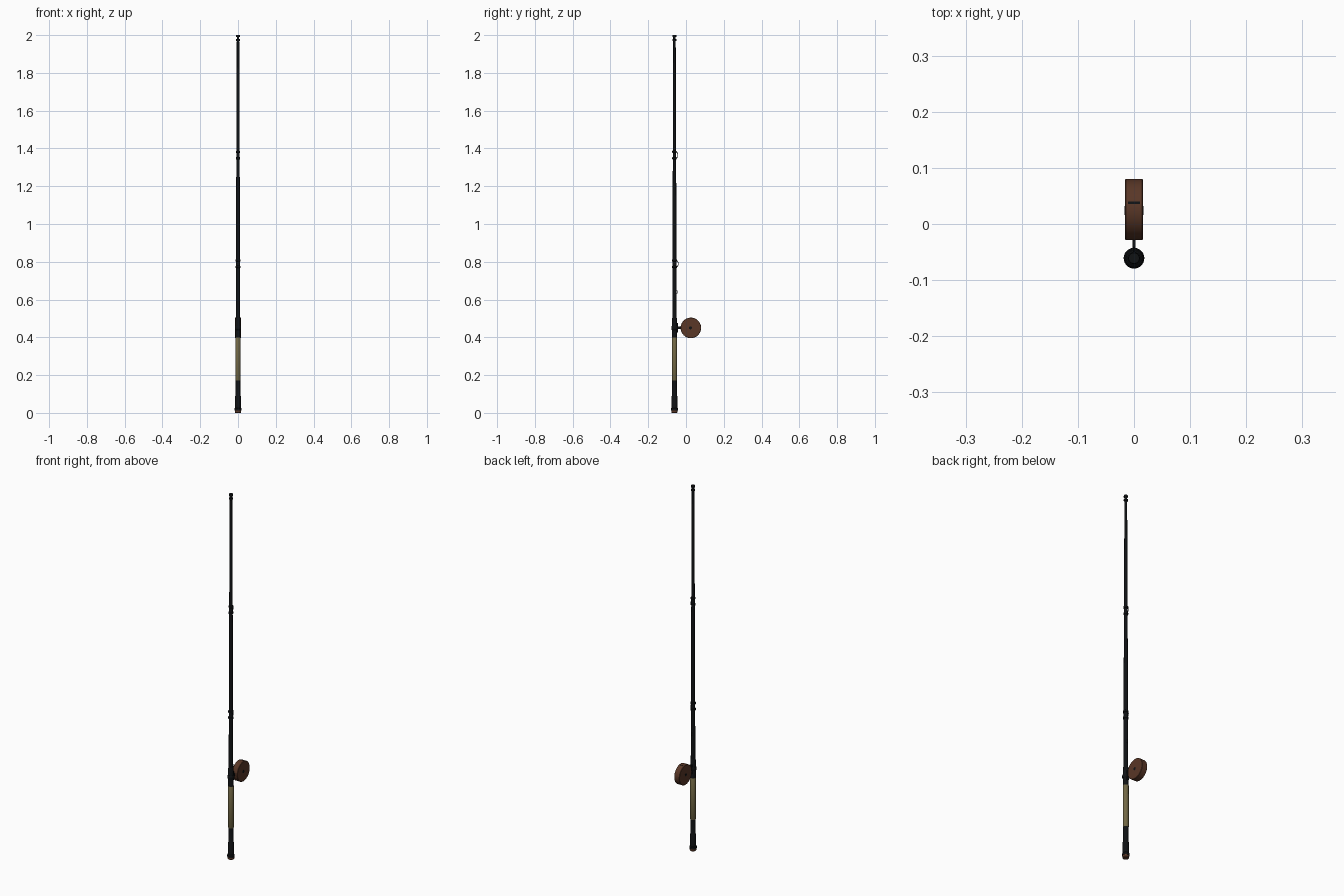
import bpy, math
from mathutils import Vector

if "Cube" in bpy.data.objects:
    bpy.data.objects.remove(bpy.data.objects["Cube"])

ROD_Y = -0.061
REEL_Y, REEL_Z, REEL_R, REEL_W = 0.0257, 0.45, 0.0543, 0.016


def material(name, rgb):
    m = bpy.data.materials.new(name)
    m.diffuse_color = (*rgb, 1)
    m.use_nodes = True
    m.node_tree.nodes["Principled BSDF"].inputs["Base Color"].default_value = m.diffuse_color
    return m


BLACK = material("black", (0.005, 0.006, 0.007))
TAN = material("cork tan", (0.17, 0.14, 0.06))
BROWN = material("reel brown", (0.10, 0.038, 0.02))


def lathe(name, profile, mat, loc, axis="Z", sides=24):
    """Spin (radius, height) points around an axis, with capped ends."""
    verts, faces = [], []
    for r, h in profile:
        for i in range(sides):
            a = 2 * math.pi * i / sides
            c, s = r * math.cos(a), r * math.sin(a)
            verts.append((c, s, h) if axis == "Z" else (h, c, s))
    for k in range(len(profile) - 1):
        for i in range(sides):
            j = (i + 1) % sides
            faces.append((k * sides + i, k * sides + j,
                          (k + 1) * sides + j, (k + 1) * sides + i))
    faces.append(tuple(reversed(range(sides))))
    faces.append(tuple(range((len(profile) - 1) * sides, len(profile) * sides)))
    me = bpy.data.meshes.new(name)
    me.from_pydata(verts, [], faces)
    me.materials.append(mat)
    ob = bpy.data.objects.new(name, me)
    ob.location = loc
    bpy.context.collection.objects.link(ob)
    me.shade_smooth()
    me.set_sharp_from_angle(angle=math.radians(35))
    return ob


def box(name, size, loc, mat):
    bpy.ops.mesh.primitive_cube_add(size=1, location=loc)
    ob = bpy.context.object
    ob.name = name
    ob.scale = size
    ob.data.materials.append(mat)
    return ob


def wire(name, points, radius):
    cu = bpy.data.curves.new(name, "CURVE")
    cu.dimensions = "3D"
    cu.bevel_depth = radius
    cu.bevel_resolution = 2
    cu.use_fill_caps = True
    sp = cu.splines.new("POLY")
    sp.points.add(len(points) - 1)
    for p, co in zip(sp.points, points):
        p.co = (*co, 1)
    cu.materials.append(BLACK)
    ob = bpy.data.objects.new(name, cu)
    bpy.context.collection.objects.link(ob)


base = (0, ROD_Y, 0)

# handle, bottom to top
lathe("butt_cap", [(0.014, 0), (0.0165, 0.003), (0.0165, 0.015)], BROWN, base)
lathe("butt_collar", [(0.0185, 0.013), (0.0185, 0.023), (0.0155, 0.027)], BLACK, base)
lathe("lower_handle", [(0.0150, 0.02), (0.0150, 0.088), (0.0130, 0.092), (0.0130, 0.172)], BLACK, base)
lathe("cork_grip", [(0.0125, 0.17), (0.0142, 0.173), (0.0142, 0.399), (0.0125, 0.402)], TAN, base)
lathe("reel_seat", [(0.0138, 0.40), (0.0138, 0.497), (0.0115, 0.503)], BLACK, base)
lathe("seat_clamp", [(0.0150, 0.440), (0.0170, 0.443), (0.0170, 0.457), (0.0150, 0.460)], BLACK, base)

# tapered blank
lathe("rod_blank", [(0.0115, 0.50), (0.0098, 1.10), (0.0080, 1.60), (0.0065, 1.998)], BLACK, base)
lathe("tip_cap", [(0.0100, 1.990), (0.0105, 1.993), (0.0095, 2.0)], BLACK, base)
lathe("tip_wrap", [(0.0080, 1.968), (0.0100, 1.970), (0.0100, 1.978), (0.0080, 1.980)], BLACK, base)

# line guides: a pair of wraps with a wire loop on the reel side
for n, (z, r) in enumerate([(0.79, 0.0108), (1.365, 0.0089)]):
    for side in (-1, 1):
        h = z + side * 0.017
        lathe(f"guide_wrap_{n}_{side}", [(r, h - 0.006), (r + 0.003, h - 0.004),
              (r + 0.003, h + 0.004), (r, h + 0.006)], BLACK, base)
    wire(f"guide_loop_{n}", [(0, ROD_Y + r - 0.002 + 0.011 * math.sin(math.pi * i / 12),
         z - 0.018 * math.cos(math.pi * i / 12)) for i in range(13)], 0.0015)

# hook keeper
wire("hook_keeper", [(0, ROD_Y + 0.009 + 0.007 * math.sin(math.pi * i / 8),
     0.64 - 0.008 * math.cos(math.pi * i / 8)) for i in range(9)], 0.0014)

# reel foot and stem
box("reel_foot", (0.010, 0.012, 0.05), (0, ROD_Y + 0.0125, REEL_Z), BLACK)
box("reel_stem", (0.006, 0.030, 0.014), (0, -0.038, REEL_Z), BLACK)

# reel drum with its axle across x
lathe("reel_drum", [(REEL_R - 0.0015, -REEL_W), (REEL_R, -REEL_W + 0.0015),
      (REEL_R, REEL_W - 0.0015), (REEL_R - 0.0015, REEL_W)],
      BROWN, (0, REEL_Y, REEL_Z), "X", 48)
lathe("reel_hub", [(0.008, -REEL_W - 0.0006), (0.008, REEL_W + 0.0006)],
      BLACK, (0, REEL_Y - 0.002, REEL_Z), "X")

# line slot on top of the reel
slot_y = 0.0375
slot_z = REEL_Z + math.sqrt(REEL_R ** 2 - (slot_y - REEL_Y) ** 2)
slot = box("line_slot", (0.021, 0.004, 0.003), (0, slot_y, slot_z - 0.0008), BLACK)
slot.rotation_euler.x = -math.asin((slot_y - REEL_Y) / REEL_R)
